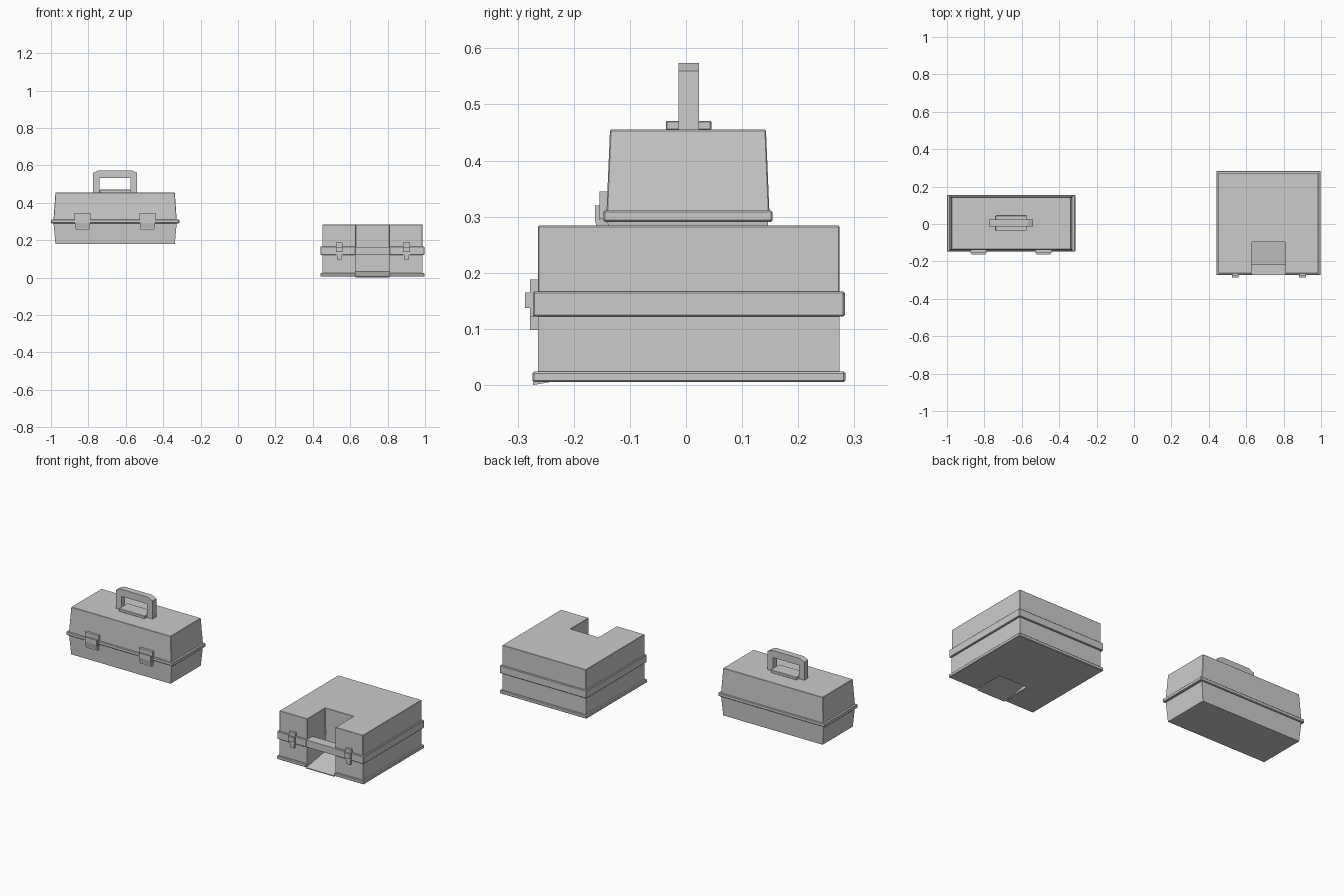
import bpy, bmesh

if "Cube" in bpy.data.objects:
    bpy.data.objects.remove(bpy.data.objects["Cube"])


def prism(name, pts, place, lo, hi, bevel=0.0):
    """Extrude a 2D outline; place(u, v, w) maps outline + depth to 3D."""
    bm = bmesh.new()
    a = [bm.verts.new(place(u, v, lo)) for u, v in pts]
    b = [bm.verts.new(place(u, v, hi)) for u, v in pts]
    n = len(pts)
    bm.faces.new(a)
    bm.faces.new(b)
    for i in range(n):
        j = (i + 1) % n
        bm.faces.new((a[i], a[j], b[j], b[i]))
    return finish(name, bm, bevel)


def loft(name, cx, cy, sections, bevel=0.0):
    """Stack rectangles given as (z, half width, half depth)."""
    bm = bmesh.new()
    rings = [[bm.verts.new((cx + sx * hx, cy + sy * hy, z))
              for sx, sy in ((-1, -1), (1, -1), (1, 1), (-1, 1))]
             for z, hx, hy in sections]
    bm.faces.new(rings[0])
    bm.faces.new(rings[-1])
    for r, s in zip(rings, rings[1:]):
        for i in range(4):
            j = (i + 1) % 4
            bm.faces.new((r[i], r[j], s[j], s[i]))
    return finish(name, bm, bevel)


def finish(name, bm, bevel):
    bmesh.ops.recalc_face_normals(bm, faces=bm.faces)
    me = bpy.data.meshes.new(name)
    bm.to_mesh(me)
    bm.free()
    ob = bpy.data.objects.new(name, me)
    bpy.context.collection.objects.link(ob)
    if bevel:
        mod = ob.modifiers.new("edge_bevel", "BEVEL")
        mod.width = bevel
        mod.segments = 1
    return ob


def box(name, x0, x1, y0, y1, z0, z1, bevel=0.0):
    return loft(name, (x0 + x1) / 2, (y0 + y1) / 2,
                [(z, (x1 - x0) / 2, (y1 - y0) / 2) for z in (z0, z1)], bevel)


def xz(u, v, w):
    return (u, w, v)


def xy(u, v, w):
    return (u, v, w)


def yz(u, v, w):
    return (w, u, v)


# --- Long toolbox: tapered tray, lid and rim
AX, AY = -0.657, 0.0035
loft("long_box_tray", AX, AY, [(0.18, 0.319, 0.138), (0.30, 0.330, 0.1435)])
loft("long_box_lid", AX, AY, [(0.30, 0.330, 0.1455), (0.455, 0.319, 0.139)], 0.002)
loft("long_box_rim", AX, AY, [(0.291, 0.343, 0.151), (0.311, 0.343, 0.151)], 0.003)

# Carry handle with chamfered top corners
prism("carry_handle",
      [(AX + u, v) for u, v in (
          (-0.118, 0.454), (-0.118, 0.560), (-0.088, 0.574), (0.088, 0.574),
          (0.118, 0.560), (0.118, 0.454), (0.083, 0.454), (0.083, 0.533),
          (-0.083, 0.533), (-0.083, 0.454))],
      xz, -0.013, 0.023)
box("handle_plate", AX - 0.083, AX + 0.083, -0.036, 0.045, 0.454, 0.471, 0.002)

# Long toolbox latches
for i, cx in enumerate((-0.831, -0.484)):
    prism(f"long_box_latch_plate_{i}",
          [(cx + u, v) for u, v in (
              (-0.043, 0.345), (0.043, 0.345), (0.043, 0.297), (0.040, 0.297),
              (0.036, 0.257), (-0.036, 0.257), (-0.040, 0.297), (-0.043, 0.297))],
          xz, -0.154, -0.132)
    prism(f"long_box_latch_clasp_{i}",
          [(-0.145, 0.320), (-0.162, 0.320), (-0.162, 0.293),
           (-0.156, 0.265), (-0.145, 0.265)],
          yz, cx - 0.037, cx + 0.037)

# --- Square case: a U-shaped plan leaves the hand recess open at the front
BX, BY = 0.719, 0.005
N0, N1, NY = 0.629, 0.809, -0.097


def u_shape(name, hx, hy, z0, z1, bevel=0.0):
    f, b = BY - hy, BY + hy
    return prism(name, [(BX - hx, f), (N0, f), (N0, NY), (N1, NY), (N1, f),
                        (BX + hx, f), (BX + hx, b), (BX - hx, b)],
                 xy, z0, z1, bevel)


u_shape("square_case_body", 0.268, 0.269, 0.01, 0.15)
u_shape("square_case_lid", 0.268, 0.269, 0.15, 0.284, 0.002)
u_shape("square_case_rim", 0.278, 0.278, 0.122, 0.167, 0.003)
u_shape("square_case_base_rim", 0.279, 0.279, 0.005, 0.024, 0.003)

# Grip bar across the recess and the sloping recess floor
box("recess_grip_bar", N0, N1, -0.272, -0.216, 0.124, 0.165)
prism("recess_floor", [(-0.273, 0.0), (NY, 0.030), (NY, 0.034), (-0.273, 0.005)],
      yz, N0, N1)

# Square case latches
for i, s in enumerate((-1, 1)):
    cx = BX + 0.002 + s * 0.180
    prism(f"square_case_latch_plate_{i}",
          [(cx + u, v) for u, v in (
              (-0.018, 0.188), (0.018, 0.188), (0.018, 0.122), (0.013, 0.122),
              (0.013, 0.098), (-0.013, 0.098), (-0.013, 0.122), (-0.018, 0.122))],
          xz, -0.278, -0.262)
    box(f"square_case_latch_clasp_{i}", cx - 0.018, cx + 0.018,
        -0.287, -0.270, 0.137, 0.165)
